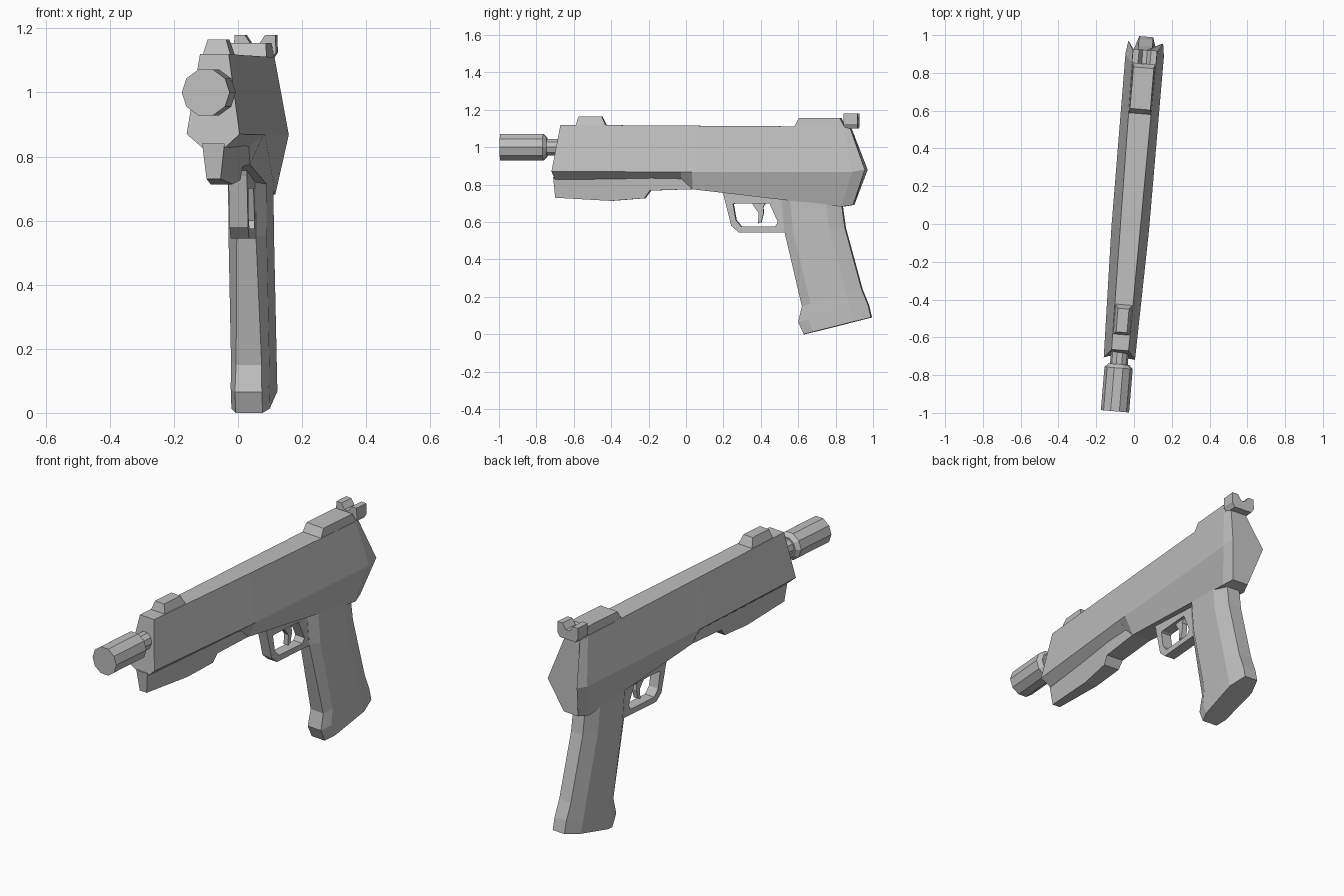
import bpy, bmesh, math
from mathutils import Matrix

if "Cube" in bpy.data.objects:
    bpy.data.objects.remove(bpy.data.objects["Cube"])

# The whole model is turned slightly about the vertical axis
PLACE = Matrix.Translation((-0.018, 0, 0)) @ Matrix.Rotation(-math.radians(4.77), 4, 'Z')

grey = bpy.data.materials.new("plain grey")
grey.diffuse_color = (0.52, 0.52, 0.52, 1)
grey.use_nodes = True
grey.node_tree.nodes["Principled BSDF"].inputs["Base Color"].default_value = grey.diffuse_color


def finish(name, bm):
    bmesh.ops.recalc_face_normals(bm, faces=bm.faces)
    bm.transform(PLACE)
    mesh = bpy.data.meshes.new(name)
    bm.to_mesh(mesh)
    bm.free()
    mesh.materials.append(grey)
    bpy.context.collection.objects.link(bpy.data.objects.new(name, mesh))


def loft(name, rings):
    """Skin a list of equal closed rings and cap both ends."""
    bm = bmesh.new()
    loops = [[bm.verts.new(p) for p in ring] for ring in rings]
    n = len(loops[0])
    for a, b in zip(loops, loops[1:]):
        for i in range(n):
            j = (i + 1) % n
            bm.faces.new((a[i], a[j], b[j], b[i]))
    bm.faces.new(loops[0])
    bm.faces.new(loops[-1])
    finish(name, bm)


def mirrored(half):
    """Close a half ring of (half width, y, z) across the middle plane."""
    return list(half) + [(-x, y, z) for x, y, z in reversed(half)]


def side_plate(name, profile, hw):
    """Extrude a side profile of (y, z) to both sides."""
    loft(name, [[(s * hw, y, z) for y, z in profile] for s in (1, -1)])


def tube(name, stations, sides, zc):
    """Round part along y from (y, radius) stations, with a flat top."""
    angles = [2 * math.pi * i / sides for i in range(sides)]
    loft(name, [[(r * math.cos(a), y, zc + r * math.sin(a)) for a in angles]
                for y, r in stations])


# Slide and frame body: stations of top, ridge and bottom points
loft("slide_body", [mirrored(h) for h in (
    [(.045, -.67, 1.12), (.083, -.715, .87), (.036, -.70, .828)],
    [(.053, -.02, 1.115), (.100, -.02, .868), (.050, -.02, .828)],
    [(.054, .04, 1.115), (.100, .04, .868), (.052, .04, .775)],
    [(.062, .845, 1.11), (.102, .90, .868), (.065, .84, .682)],
    [(.045, .885, 1.10), (.092, .967, .88), (.045, .90, .692)],
)])

# Rail under the front of the body
loft("front_rail", [mirrored(h) for h in (
    [(.035, -.71, .84), (.022, -.70, .73)],
    [(.045, -.40, .84), (.034, -.40, .713)],
    [(.052, -.23, .84), (.044, -.22, .727)],
    [(.054, -.19, .84), (.048, -.19, .768)],
    [(.054, .05, .84), (.052, .05, .776)],
)])

# Barrel and muzzle
tube("barrel", [(-.76, .047), (-.66, .047)], 10, 1.0)
tube("muzzle", [(-.995, .075), (-.765, .075), (-.745, .055)], 10, 1.0)


# Sights on top: tapered blocks
def block(name, y0, y1, y2, y3, z0, z1, hw0, hw1):
    loft(name, [[(-hw0, y0, z0), (hw0, y0, z0), (hw0, y3, z0), (-hw0, y3, z0)],
                [(-hw1, y1, z1), (hw1, y1, z1), (hw1, y2, z1), (-hw1, y2, z1)]])


block("front_sight", -.59, -.575, -.45, -.425, 1.11, 1.165, .046, .029)
block("rear_sight_base", .58, .61, .83, .86, 1.10, 1.155, .060, .054)

# Notched rear sight
notch = [(.050, 1.10), (.066, 1.125), (.064, 1.18), (.032, 1.18), (.012, 1.15)]
loft("rear_sight", [mirrored([(x, y, z) for x, z in notch]) for y in (.85, .925)])

# Grip: rings of (front y, front z, rear y, rear z, front half width)
levels = [(.51, .77, .83, .75, .030), (.53, .55, .855, .57, .030),
          (.625, .15, .945, .24, .040), (.605, .065, .98, .155, .042),
          (.635, .0, .995, .09, .042)]
rings = []
for yf, zf, yr, zr, hw in levels:
    half = [(0, hw), (.15, .060), (.75, .066), (1, .037)]
    rings.append(mirrored([(w, yf + (yr - yf) * t, zf + (zr - zf) * t) for t, w in half]))
loft("grip", rings)

# Trigger guard: a band between an outer and an inner outline
outer = [(.19, .775), (.205, .74), (.245, .58), (.285, .545), (.55, .545), (.56, .60), (.53, .765)]
inner = [(.265, .70), (.255, .695), (.27, .61), (.30, .575), (.48, .575), (.495, .60), (.45, .70)]
bm = bmesh.new()
grid = [[[bm.verts.new((s * .029, y, z)) for y, z in line] for line in (outer, inner)]
        for s in (1, -1)]
for i in range(len(outer)):
    j = (i + 1) % len(outer)
    for k in (0, 1):
        bm.faces.new((grid[k][0][i], grid[k][0][j], grid[k][1][j], grid[k][1][i]))
        bm.faces.new((grid[0][k][i], grid[0][k][j], grid[1][k][j], grid[1][k][i]))
finish("trigger_guard", bm)

# Trigger
side_plate("trigger", [(.355, .72), (.36, .69), (.39, .65), (.388, .592),
                       (.405, .60), (.418, .65), (.415, .68), (.44, .72)], .014)
